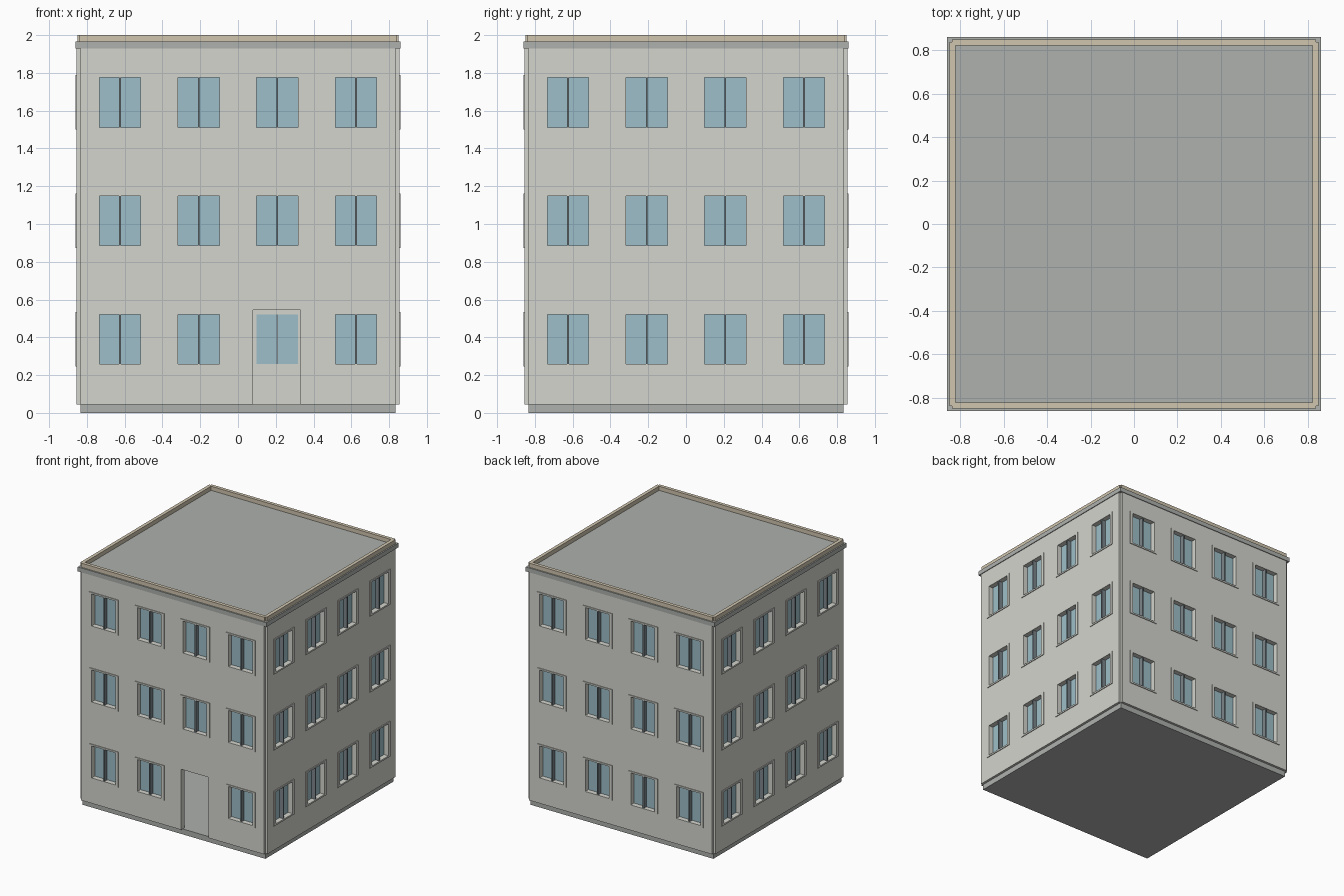
import bpy, bmesh, math
from mathutils import Matrix, Vector

if "Cube" in bpy.data.objects:
    bpy.data.objects.remove(bpy.data.objects["Cube"])

W = 0.855                                   # outer wall face
T = 0.045                                   # wall thickness
STOREY = 0.627
COLS = [-0.625, -0.208, 0.208, 0.625]
ROWS = [0.39 + STOREY * i for i in range(3)]
HW, HH = 0.109, 0.132                       # half window opening
DOOR = (0.08, 0.33, 0.045, 0.545)


def material(name, rgb):
    m = bpy.data.materials.new(name)
    m.diffuse_color = (*rgb, 1)
    m.use_nodes = True
    m.node_tree.nodes["Principled BSDF"].inputs["Base Color"].default_value = m.diffuse_color
    return m


WALL = material("wall_plaster", (0.66, 0.66, 0.62))
DARK = material("dark_slab", (0.42, 0.44, 0.42))
TAN = material("tan_trim", (0.63, 0.56, 0.43))
GLASS = material("blue_glass", (0.34, 0.52, 0.58))
BAR = material("dark_bar", (0.2, 0.24, 0.26))


def finish(name, bm, mat=None):
    bmesh.ops.recalc_face_normals(bm, faces=bm.faces)
    me = bpy.data.meshes.new(name)
    bm.to_mesh(me)
    bm.free()
    ob = bpy.data.objects.new(name, me)
    bpy.context.collection.objects.link(ob)
    if mat:
        me.materials.append(mat)
    return ob


def add_box(bm, x0, x1, y0, y1, z0, z1, m=Matrix()):
    c = Vector(((x0 + x1) / 2, (y0 + y1) / 2, (z0 + z1) / 2))
    s = Matrix.Diagonal((x1 - x0, y1 - y0, z1 - z0, 1))
    bmesh.ops.create_cube(bm, size=1, matrix=m @ Matrix.Translation(c) @ s)


def box(name, r, z0, z1, mat):
    bm = bmesh.new()
    add_box(bm, -r, r, -r, r, z0, z1)
    return finish(name, bm, mat)


def cut(ob, cutter):
    mod = ob.modifiers.new("cut", 'BOOLEAN')
    mod.operation, mod.solver, mod.object = 'DIFFERENCE', 'EXACT', cutter
    cutter.hide_render = True
    bpy.context.view_layer.objects.active = ob
    bpy.ops.object.modifier_apply(modifier=mod.name)
    bpy.data.objects.remove(cutter)


def notched_ring(name, r, notch, inner, z0, z1, mat):
    """Square ring whose outer corners are stepped in."""
    n = r - notch
    bm = bmesh.new()
    quarter = [(n, -r), (n, -n), (r, -n)]
    vs = []
    for k in range(4):
        rot = Matrix.Rotation(k * math.pi / 2, 3, 'Z')
        vs += [bm.verts.new(rot @ Vector((x, y, z0))) for x, y in quarter]
    f = bm.faces.new(vs)
    top = bmesh.ops.extrude_face_region(bm, geom=[f])["geom"]
    bmesh.ops.translate(bm, vec=(0, 0, z1 - z0),
                        verts=[v for v in top if isinstance(v, bmesh.types.BMVert)])
    ob = finish(name, bm, mat)
    cut(ob, box("inner_cutter", inner, z0 - 0.1, z1 + 0.1, None))
    return ob


# Slabs: plinth, intermediate floors, roof
box("plinth", 0.835, 0, 0.045, DARK)
for i in (1, 2):
    box(f"floor_{i}", W - T + 0.005, 0.02 + STOREY * i, 0.045 + STOREY * i, DARK)
box("roof_cornice", 0.861, 1.93, 1.966, DARK)
notched_ring("parapet", 0.85, 0.012, 0.822, 1.966, 2.0, TAN)

# Hollow walls with window and door openings
walls = notched_ring("walls", W, 0.02, W - T, 0.045, 1.93, WALL)
openings, frames, panes, bars = (bmesh.new() for _ in range(4))
for side in range(4):
    m = Matrix.Rotation(side * math.pi / 2, 4, 'Z')
    for r, z in enumerate(ROWS):
        for c, x in enumerate(COLS):
            if side == 0 and r == 0 and c == 2:      # open doorway
                add_box(openings, DOOR[0], DOOR[1], -1, -0.7, DOOR[2] - 0.02, DOOR[3])
                continue
            add_box(openings, x - HW, x + HW, -1, -0.7, z - HH, z + HH, m)
            # raised surround: jambs, then lintel and sill
            y0, y1 = -W - 0.006, -W + 0.004
            for s in (-1, 1):
                a, b = sorted((x + s * HW, x + s * (HW + 0.025)))
                add_box(frames, a, b, y0, y1, z - HH, z + HH, m)
                a, b = sorted((z + s * HH, z + s * (HH + 0.013)))
                add_box(frames, x - HW - 0.025, x + HW + 0.025, y0, y1, a, b, m)
            # recessed glass with a deep central bar
            add_box(panes, x - HW, x + HW, -W + 0.035, -W + 0.042, z - HH, z + HH, m)
            add_box(bars, x - 0.005, x + 0.005, -W, -W + 0.044, z - HH, z + HH, m)
cut(walls, finish("opening_cutter", openings))
finish("window_surrounds", frames, WALL)
finish("window_glass", panes, GLASS)
finish("window_bars", bars, BAR)
